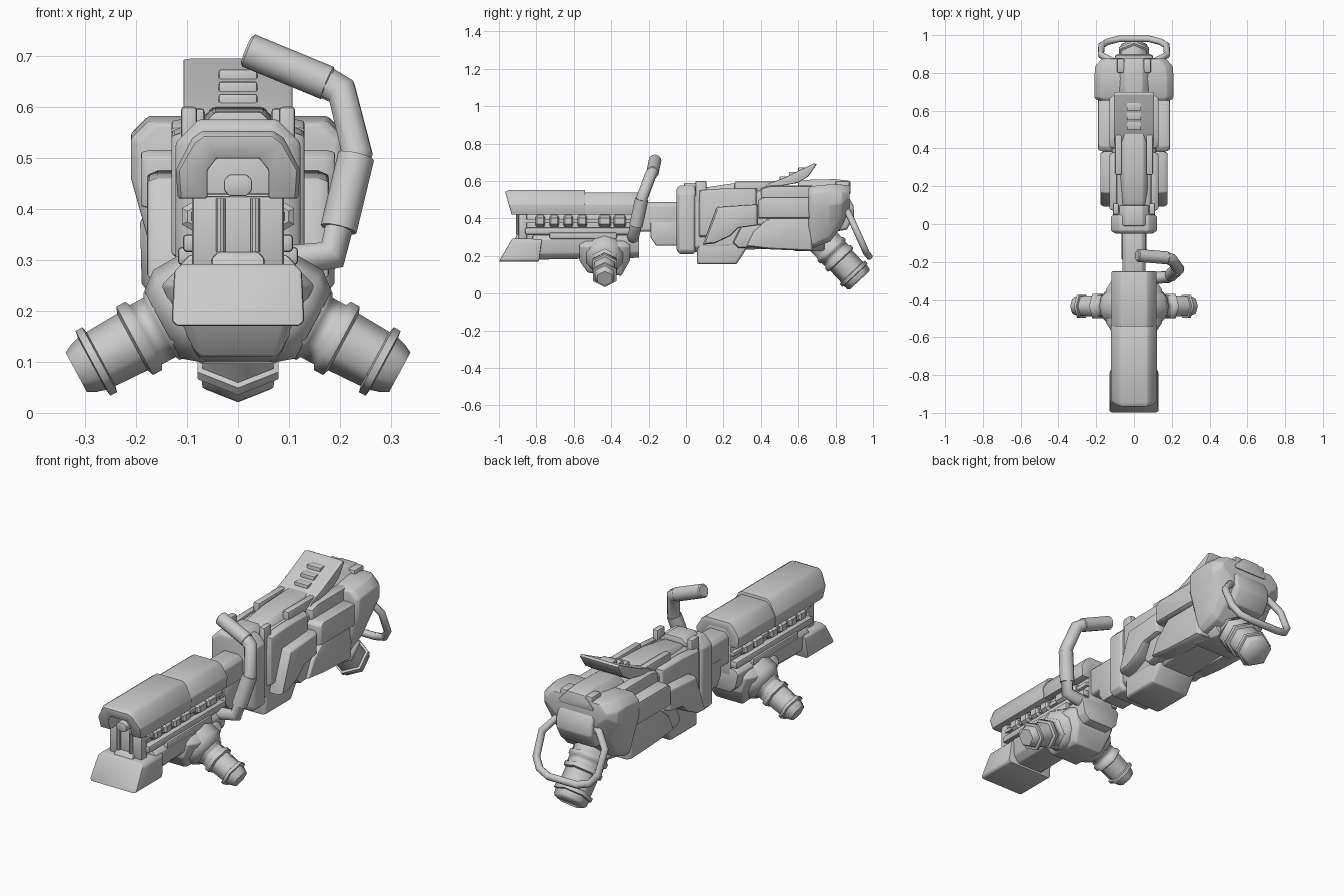
import bpy, bmesh, math
from mathutils import Vector

if "Cube" in bpy.data.objects:
    bpy.data.objects.remove(bpy.data.objects["Cube"])


def finish(name, bm, mirror=False, bevel=0.0):
    bmesh.ops.recalc_face_normals(bm, faces=bm.faces)
    if bevel:
        es = [e for e in bm.edges if len(e.link_faces) == 2 and e.calc_face_angle(0) > 0.5]
        bmesh.ops.bevel(bm, geom=es, offset=bevel, segments=2, profile=0.5,
                        affect='EDGES', clamp_overlap=True)
    me = bpy.data.meshes.new(name)
    bm.to_mesh(me)
    bm.free()
    ob = bpy.data.objects.new(name, me)
    bpy.context.collection.objects.link(ob)
    if mirror:
        ob.modifiers.new("Mirror", 'MIRROR')
    return ob


def bridge(bm, rings):
    n = len(rings[0])
    for a, b in zip(rings, rings[1:]):
        for i in range(n):
            bm.faces.new((a[i], a[(i + 1) % n], b[(i + 1) % n], b[i]))
    bm.faces.new(rings[0])
    bm.faces.new(rings[-1])


def loft(name, axis, sections, mirror=False, bevel=0.006):
    """sections: (position, outline[, slope]) along x (outline y,z) or y (outline x,z)"""
    bm = bmesh.new()
    rings = []
    for pos, pts, *sl in sections:
        k = sl[0] if sl else 0
        rings.append([bm.verts.new((pos, a, z) if axis == 'x' else (a, pos + k * z, z))
                      for a, z in pts])
    bridge(bm, rings)
    return finish(name, bm, mirror, bevel)


def inset(pts, f):
    cx = sum(p[0] for p in pts) / len(pts)
    cz = sum(p[1] for p in pts) / len(pts)
    return [(cx + (a - cx) * f, cz + (z - cz) * f) for a, z in pts]


def panel(name, x0, x1, pts, f=0.93, ch=0.02, bevel=0.005):
    """side plate with chamfered outer face, mirrored to both sides"""
    return loft(name, 'x', [(x0, pts), (x1 - ch, pts), (x1, inset(pts, f))], True, bevel)


def sec(wb, wt, z0, z1, c=0.03, cb=0.01, zm=None):
    """symmetric chamfered outline: bottom and top half width, optional waist height"""
    half = [(wb - cb, z0), (wb, z0 + cb), (wt, z1 - c), (wt - c, z1)]
    if zm:
        half.insert(2, (wt, zm))
    return half + [(-x, z) for x, z in reversed(half)]


def box(name, x0, x1, y0, y1, z0, z1, mirror=False, bevel=0.008):
    return loft(name, 'y', [(y, [(x0, z0), (x1, z0), (x1, z1), (x0, z1)]) for y in (y0, y1)],
                mirror, bevel)


def lathe(name, start, direction, profile, sides=6, mirror=False):
    bm = bmesh.new()
    d = Vector(direction).normalized()
    up = Vector((0, 0, 1)) if abs(d.z) < 0.95 else Vector((0, 1, 0))
    u = (up - d * up.dot(d)).normalized()
    v = d.cross(u)
    rings = [[bm.verts.new(Vector(start) + d * t + r * (u * math.cos(a) + v * math.sin(a)))
              for a in [2 * math.pi * i / sides for i in range(sides)]] for t, r in profile]
    bridge(bm, rings)
    return finish(name, bm, mirror)


def pipe(name, pts, r):
    cu = bpy.data.curves.new(name, 'CURVE')
    cu.dimensions, cu.bevel_depth, cu.bevel_resolution, cu.use_fill_caps = '3D', r, 2, True
    s = cu.splines.new('POLY')
    s.points.add(len(pts) - 1)
    for p, co in zip(s.points, pts):
        p.co = (*co, 1)
    ob = bpy.data.objects.new(name, cu)
    bpy.context.collection.objects.link(ob)


# Upper barrel shroud: arched section, sloping front
def arch(f, dz=0.0):
    half = [(.06, .42), (.118 * f, .42), (.122 * f, .475), (.09 * f, .538 - dz), (.07 * f, .552 - dz)]
    inner = [(-.06, .42), (-.06, .475), (-.042, .498), (.042, .498), (.06, .475)]
    return half + [(-x, z) for x, z in reversed(half[1:])] + inner

loft("front_shroud", 'y', [(-.815, arch(.95, .01), -.28), (-.79, arch(1), -.28), (-.54, arch(1))], bevel=.004)
loft("rear_shroud", 'y', [(-.545, arch(.97, .014)), (-.25, arch(.97, .014))], bevel=.004)
box("shroud_filler", -.07, .07, -.86, -.25, .40, .51)

# Barrel core, front post, rods and muzzle
box("barrel_core", -.075, .075, -.87, -.25, .27, .43)
box("front_post", -.09, .09, -.895, -.85, .28, .425)
loft("muzzle", 'y', [(y, sec(.027, .027, .425, .467, .01)) for y in (-.93, -.8)], bevel=.003)
lathe("front_rod", (.034, -.9, .315), (0, 0, 1), [(0, .01), (.105, .01)], 10, True)
for i, y in enumerate((-.775, -.70, -.625, -.55, -.43, -.35)):
    w = .03 if i < 4 else .038
    lathe(f"barrel_nut_{i}", (.082, y - w, .385), (0, 1, 0),
          [(0, .02), (.008, .032), (2 * w - .016, .032), (2 * w - .008, .02)], 6, True)
box("nut_rail", .07, .092, -.87, -.25, .375, .395, True, .003)
box("side_rail", .07, .108, -.86, -.25, .315, .35, True)
box("rail_step", .07, .118, -.73, -.37, .29, .325, True)

# Lower fore-end with front wedge and keel
loft("front_wedge", 'y', [(-1.099, sec(.13, .125, .17, .292, .015), .58),
                          (-.81, sec(.13, .125, .17, .292, .015), .14)])
loft("wedge_block", 'y', [(-1.06, sec(.052, .052, .25, .315, .012), .5), (-.85, sec(.052, .052, .25, .315, .012))])
loft("lower_fore_end", 'y', [(-.82, sec(.10, .115, .18, .31, .02, .03)), (-.25, sec(.10, .115, .19, .31, .02, .03))])
loft("keel", 'y', [(-.57, sec(.10, .12, .175, .28)), (-.525, sec(.085, .15, .11, .28, .03, .012)),
                   (-.345, sec(.085, .15, .095, .28, .03, .012)), (-.3, sec(.10, .12, .175, .28))])

# Splayed hexagonal side barrels
leg = Vector((.88, 0, -.475))
boss = lathe("side_boss", (.06, -.435, .22), leg, [(0, .105), (.065, .103), (.1, .075)], 10, True)
barrel = lathe("side_barrel", (.11, -.435, .191), leg,
               [(0, .068), (.025, .068), (.03, .075), (.045, .075), (.05, .066), (.08, .066), (.085, .076),
                (.105, .076), (.11, .063), (.18, .06), (.183, .072), (.198, .072), (.2, .058),
                (.22, .052), (.235, .044)], 6, True)

# Bent side handle
pipe("side_handle", [(.08, -.285, .295), (.185, -.28, .31), (.233, -.235, .51), (.203, -.19, .63),
                     (.17, -.178, .648), (.02, -.165, .71)], .032)
lathe("handle_grip", (.178, -.179, .645), (-.165, .014, .068), [(0, .03), (.004, .034), (.17, .034), (.175, .028)], 12)
lathe("handle_sleeve", (.197, -.268, .36), (.036, .033, .15), [(0, .036), (.15, .036)], 12)

# Neck between fore-end and receiver
loft("neck", 'y', [(y, sec(.062, .062, .33, .487, .02)) for y in (-.27, 0)])
loft("neck_lower", 'x', [(x, [(-.19, .3), (-.16, .255), (-.03, .255), (-.03, .38), (-.19, .38)]) for x in (-.065, .065)])

# Receiver collar and core
loft("collar", 'y', [(-.05, sec(.10, .10, .23, .56, .03, .02)), (-.035, sec(.122, .122, .21, .575, .045, .02)),
                     (.04, sec(.122, .122, .21, .575, .045, .02)), (.05, sec(.11, .11, .22, .57, .03, .02))])
loft("collar_cap", 'y', [(y, sec(.08, .06, .55, .59, .015)) for y in (-.01, .1)])
loft("receiver_core", 'y', [(.04, sec(.11, .11, .22, .55, .03, .03)), (.7, sec(.12, .12, .25, .57, .03, .03))])
M = [(.06, .155), (.27, .155), (.325, .24), (.36, .3), (.06, .3)]
loft("magazine", 'x', [(-.11, inset(M, .92)), (-.095, M), (.095, M), (.11, inset(M, .92))])
box("collar_bracket", .08, .112, .05, .11, .48, .6, True)

# Receiver side plates
panel("upper_side_plate", .09, .13, [(.07, .3), (.07, .55), (.2, .56), (.38, .56), (.38, .42), (.2, .3)])
panel("front_side_plate", .09, .178, [(.09, .26), (.165, .46), (.385, .475), (.385, .365), (.28, .35), (.235, .305), (.15, .265)])
panel("lower_side_plate", .08, .165, [(.32, .25), (.36, .33), (.45, .41), (.68, .41), (.68, .225), (.45, .235)])
panel("lower_side_step", .08, .15, [(.25, .27), (.3, .37), (.45, .37), (.4, .25), (.28, .24)])
panel("rear_side_box", .1, .19, [(.385, .4), (.385, .5), (.41, .515), (.67, .515), (.67, .4)])
panel("rear_shoulder", .08, .13, [(.4, .49), (.4, .56), (.45, .575), (.68, .575), (.68, .49)])

# Receiver top
loft("top_ridge", 'y', [(.1, sec(.085, .06, .52, .565, .015)), (.27, sec(.085, .065, .52, .59, .015)),
                        (.5, sec(.085, .065, .52, .6, .015))])
box("top_clip", .065, .1, .26, .48, .54, .597, True)
loft("top_rear_cover", 'y', [(.6, sec(.1, .075, .54, .605)), (.8, sec(.1, .075, .54, .61)), (.88, sec(.1, .075, .53, .6))])

# Raised rear fin with sight steps
F = [(.4, .555), (.44, .585), (.52, .615), (.685, .695), (.70, .69), (.655, .625), (.6, .59)]
loft("rear_fin", 'x', [(-.107, inset(F, .97)), (-.09, F), (.09, F), (.107, inset(F, .97))], bevel=.003)
for i in range(3):
    y, z = .5 + .05 * i, .59 + .024 * i
    box(f"sight_step_{i}", -.038, .038, y, y + .045, z, z + .035, bevel=.005)

# Rear housing
loft("rear_housing", 'y', [(.655, sec(.145, .195, .26, .565, .035, .02, .45)),
                           (.67, sec(.155, .21, .24, .572, .035, .02, .46)),
                           (.77, sec(.155, .21, .275, .582, .035, .03, .47)),
                           (.835, sec(.15, .205, .36, .58, .04, .04, .48)),
                           (.875, sec(.13, .17, .46, .575, .04, .02, .51))], bevel=.006)
loft("housing_belly", 'y', [(.58, sec(.13, .15, .225, .38)), (.74, sec(.10, .13, .225, .38, .03, .03))])
B = [(.74, .32), (.74, .53), (.86, .53), (.895, .47), (.9, .41), (.86, .34)]
loft("loop_mount", 'x', [(-.1, inset(B, .9)), (-.085, B), (.085, B), (.1, inset(B, .9))])
box("rear_catch", .05, .09, .8, .875, .54, .6, True)

# Hexagonal rear grip, angled down and back
grip = lathe("rear_grip", (0, .70, .315), (0, .68, -.73),
             [(0, .086), (.1, .086), (.105, .094), (.125, .094), (.13, .085), (.16, .085), (.165, .093),
              (.185, .093), (.19, .08), (.275, .08), (.278, .092), (.297, .092), (.3, .083),
              (.325, .08), (.335, .072)], 6)

# Guard loop around the grip
half = [(.05, .84, .45), (.12, .865, .435), (.175, .895, .37), (.172, .945, .26), (.14, .965, .215), (.08, .98, .197)]
pipe("guard_loop", half + [(-x, y, z) for x, y, z in reversed(half)], .018)

# Shading: hexagonal tubes are smooth around, other parts keep their edges
hexes = (boss, barrel, grip)
for group, angle in ((hexes, 63), ([o for o in bpy.context.scene.objects if o.type == 'MESH' and o not in hexes], 32)):
    bpy.ops.object.select_all(action='DESELECT')
    for ob in group:
        ob.select_set(True)
    bpy.context.view_layer.objects.active = group[0]
    bpy.ops.object.shade_smooth_by_angle(angle=math.radians(angle))
